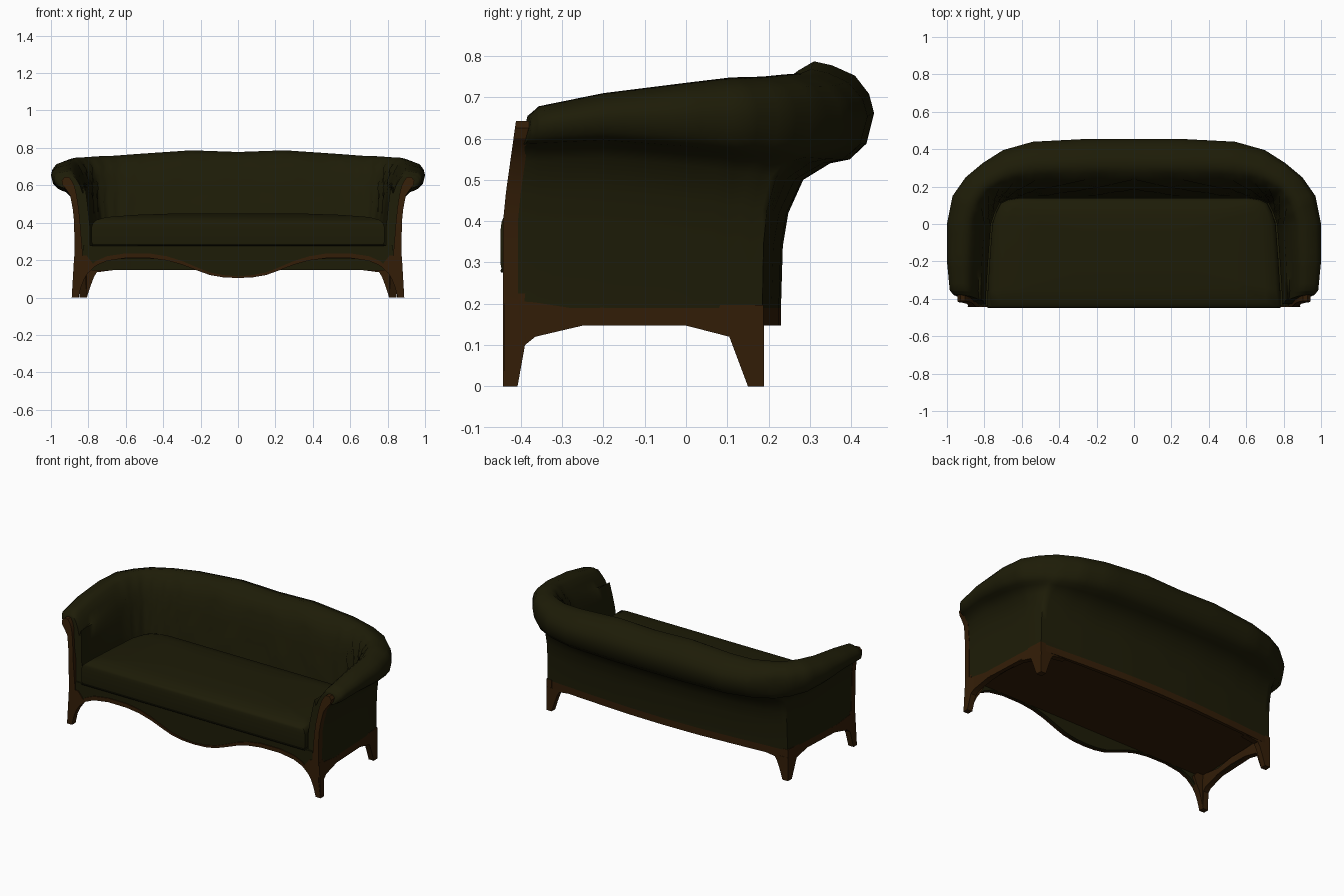
import bpy
import bmesh
import math
from mathutils import Vector

cube = bpy.data.objects.get("Cube")
if cube:
    bpy.data.objects.remove(cube, do_unlink=True)


def material(name, rgb):
    m = bpy.data.materials.new(name)
    m.use_nodes = True
    m.diffuse_color = (*rgb, 1)
    m.node_tree.nodes["Principled BSDF"].inputs["Base Color"].default_value = (*rgb, 1)
    return m


OLIVE = material("olive upholstery", (0.0125, 0.0115, 0.0022))
WOOD = material("brown wood", (0.033, 0.0125, 0.0022))
SEAM = material("dark olive piping", (0.006, 0.006, 0.001))


def finish(name, bm, mats, mirror=True, angle=40):
    """Turn a bmesh into a shaded, optionally mirrored object."""
    bmesh.ops.recalc_face_normals(bm, faces=bm.faces)
    me = bpy.data.meshes.new(name)
    bm.to_mesh(me)
    bm.free()
    ob = bpy.data.objects.new(name, me)
    bpy.context.collection.objects.link(ob)
    for m in mats:
        me.materials.append(m)
    if mirror:
        mod = ob.modifiers.new("Mirror", "MIRROR")
        mod.use_clip = True
    bpy.ops.object.select_all(action="DESELECT")
    ob.select_set(True)
    bpy.context.view_layer.objects.active = ob
    bpy.ops.object.shade_smooth_by_angle(angle=math.radians(angle))


def bridge(bm, a, b):
    n = len(a)
    return [bm.faces.new((a[i], a[(i + 1) % n], b[(i + 1) % n], b[i])) for i in range(n)]


def strip(name, columns, place, mat):
    """Solid strip from (position, low, high) columns; place(p, q, side) gives xyz."""
    bm = bmesh.new()
    loops = [[bm.verts.new(place(p, q, s)) for q, s in ((lo, 0), (hi, 0), (hi, 1), (lo, 1))]
             for p, lo, hi in columns]
    for a, b in zip(loops, loops[1:]):
        bridge(bm, a, b)
    bm.faces.new(loops[0])
    bm.faces.new(loops[-1])
    finish(name, bm, [mat], angle=30)


def lean(z):
    """Arm fronts tip backwards above the seat."""
    return max(0, z - 0.42) * 0.14


# Stations around the back: seat edge xy, wall xy, roll edge xy, crest z, roll underside z
STATIONS = [
    ((.79, -.43), (.872, -.43), (.968, -.405), .655, .585),
    ((.79, -.36), (.870, -.36), (.985, -.355), .678, .585),
    ((.78, -.20), (.864, -.20), (1.00, -.20), .71, .592),
    ((.765, 0), (.855, 0), (1.00, 0), .735, .575),
    ((.745, .06), (.850, .08), (.97, .15), .748, .562),
    ((.72, .11), (.845, .14), (.90, .25), .75, .553),
    ((.68, .13), (.840, .185), (.81, .325), .755, .546),
    ((.62, .14), (.70, .195), (.70, .395), .758, .542),
    ((.52, .14), (.54, .207), (.54, .44), .768, .54),
    ((.25, .14), (.25, .225), (.25, .455), .787, .54),
    ((0, .14), (0, .23), (0, .455), .778, .54),
]


def profile(station, tuft):
    """Cross-section: up the inside, over the roll, down the outside, under the rim."""
    s, w, r = (Vector(p) for p in station[:3])
    top, under = station[3:]
    h = top - under
    inner = [(0, .205), (0, .36), (.04, .43), (.09, .51), (.15, .59), (.22, top - .10),
             (.31, top - .055), (.42, top - .022), (.54, top), (.68, top - .04 * h)]
    outer = [(.80, top - .14 * h), (.95, top - .32 * h), (1, under + .5 * h),
             (.92, under + .2 * h), (.74, under + .04 * h), (.53, under),
             (.24, under - .04), (.08, under - .12), (.02, under - .2), (0, .19), (0, .147)]
    pts = []
    for i, (f, z) in enumerate(inner):
        if 2 < i < 7:
            f += .045 * tuft * (-1) ** i
        pts.append((s.lerp(r, f), z))
    pts += [(w.lerp(r, f), z) for f, z in outer]
    pts += [(s.lerp(w, .7), z) for z in (.147, .205)]
    return [(p.x, p.y, z) for p, z in pts]


# Upholstered shell with rolled arms and back, wooden rim along the bottom
STEPS = 4
bm = bmesh.new()
rings = []
for k in range((len(STATIONS) - 1) * STEPS + 1):
    i = min(k // STEPS, len(STATIONS) - 2)
    t = k / STEPS - i
    a, b = STATIONS[i], STATIONS[i + 1]
    st = [Vector(p).lerp(Vector(q), t) for p, q in zip(a[:3], b[:3])]
    st += [p + (q - p) * t for p, q in zip(a[3:], b[3:])]
    tuft = math.sin(k * math.pi / 2) if k > 3 * STEPS else 0
    ring = profile(st, tuft)
    blend = max(0, 1 - k / STEPS)
    rings.append([bm.verts.new((x, y + lean(z) * blend, z)) for x, y, z in ring])
for a, b in zip(rings, rings[1:]):
    band = bridge(bm, a, b)
    for j in (-4, -3, -1):
        band[j].material_index = 1
bm.faces.new(rings[0])
finish("back_and_arms", bm, [OLIVE, WOOD], angle=62)


def outline(front, shrink):
    half = [(.79, front)] + [s[0] for s in STATIONS[1:]]
    half = [(x * shrink, y) for x, y in half]
    return half + [(-x, y) for x, y in reversed(half[:-1])]


def stack(name, pts, levels, mats):
    """Stack scaled copies of an outline and cap both ends."""
    bm = bmesh.new()
    loops = [[bm.verts.new((x * s, (y + .15) * s - .15, z)) for x, y in pts] for s, z in levels]
    for a, b in zip(loops, loops[1:]):
        bridge(bm, a, b)
    bm.faces.new(loops[0]).material_index = len(mats) - 1
    bm.faces.new(loops[-1])
    finish(name, bm, mats, mirror=False, angle=58)


# Raised seat base with wooden underside, and crowned cushion
stack("seat_base", outline(-.415, 1), [(1, .205), (1, .282)], [OLIVE, WOOD])
cushion = outline(-.449, .99)
stack("seat_cushion", cushion, [(.99, .28), (1, .295), (1, .38), (.992, .398), (.97, .414),
                                (.90, .43), (.7, .442), (.4, .45)], [OLIVE])

# Piping under the cushion
cu = bpy.data.curves.new("cushion_piping", "CURVE")
cu.dimensions = "3D"
cu.bevel_depth = .005
cu.bevel_resolution = 1
sp = cu.splines.new("POLY")
sp.points.add(len(cushion) - 1)
for p, (x, y) in zip(sp.points, cushion):
    p.co = (x * .995, y * .993, .28, 1)
sp.use_cyclic_u = True
cu.materials.append(SEAM)
bpy.context.collection.objects.link(bpy.data.objects.new("cushion_piping", cu))

# Scalloped front apron and its wooden edge, which runs into the front legs
SCALLOP = [(0, .106), (.08, .11), (.15, .122), (.22, .147), (.30, .178), (.38, .200),
           (.47, .212), (.60, .213), (.70, .198), (.76, .172), (.80, .135)]
strip("front_apron", [(x, z, .278) for x, z in SCALLOP] + [(.83, .10, .278)],
      lambda x, z, s: (x, -.438 + .025 * s, z), OLIVE)
strip("apron_trim", [(x, z - .002, z + .007 + .016 * min(1, x / .45)) for x, z in SCALLOP],
      lambda x, z, s: (x, -.443 + .012 * s, z), WOOD)

# Front legs splay outward
strip("front_leg", [(0, .854, .888), (.06, .838, .880), (.10, .822, .875),
                    (.14, .796, .873), (.18, .775, .873), (.225, .81, .873)],
      lambda z, x, s: (x, -.443 + s * (.034 + .12 * max(0, z - .06)), z), WOOD)

# Wooden arm facings ending in a scroll
strip("arm_facing", [(.20, .828, .874), (.30, .836, .875), (.40, .844, .876), (.47, .851, .883),
                     (.545, .862, .897), (.58, .870, .920), (.60, .876, .938),
                     (.625, .888, .943), (.643, .904, .928)],
      lambda z, x, s: (x, -.443 + lean(z) + .036 * s, z), WOOD)


# Side skirts that run into the legs front and back
def side_place(y, z, s):
    wall = .876 - (y + .44) * .050
    splay = .10 * max(0, .13 - z) if y < -.3 else 0
    return (wall + splay - .036 * s, y, z)


strip("side_skirt", [(-.44, 0, .22), (-.408, 0, .21), (-.39, .10, .205), (-.365, .12, .203),
                     (-.25, .147, .185), (-.13, .155, .20), (0, .147, .195), (.105, .12, .197),
                     (.15, 0, .197), (.188, 0, .197)], side_place, WOOD)

# Rear brackets widen the back legs into the rear wall
strip("rear_leg_bracket", [(0, .808, .843), (.06, .789, .843), (.11, .770, .843),
                           (.135, .755, .842), (.147, .66, .842)],
      lambda z, x, s: (x, .189 - .035 * s, z), WOOD)
